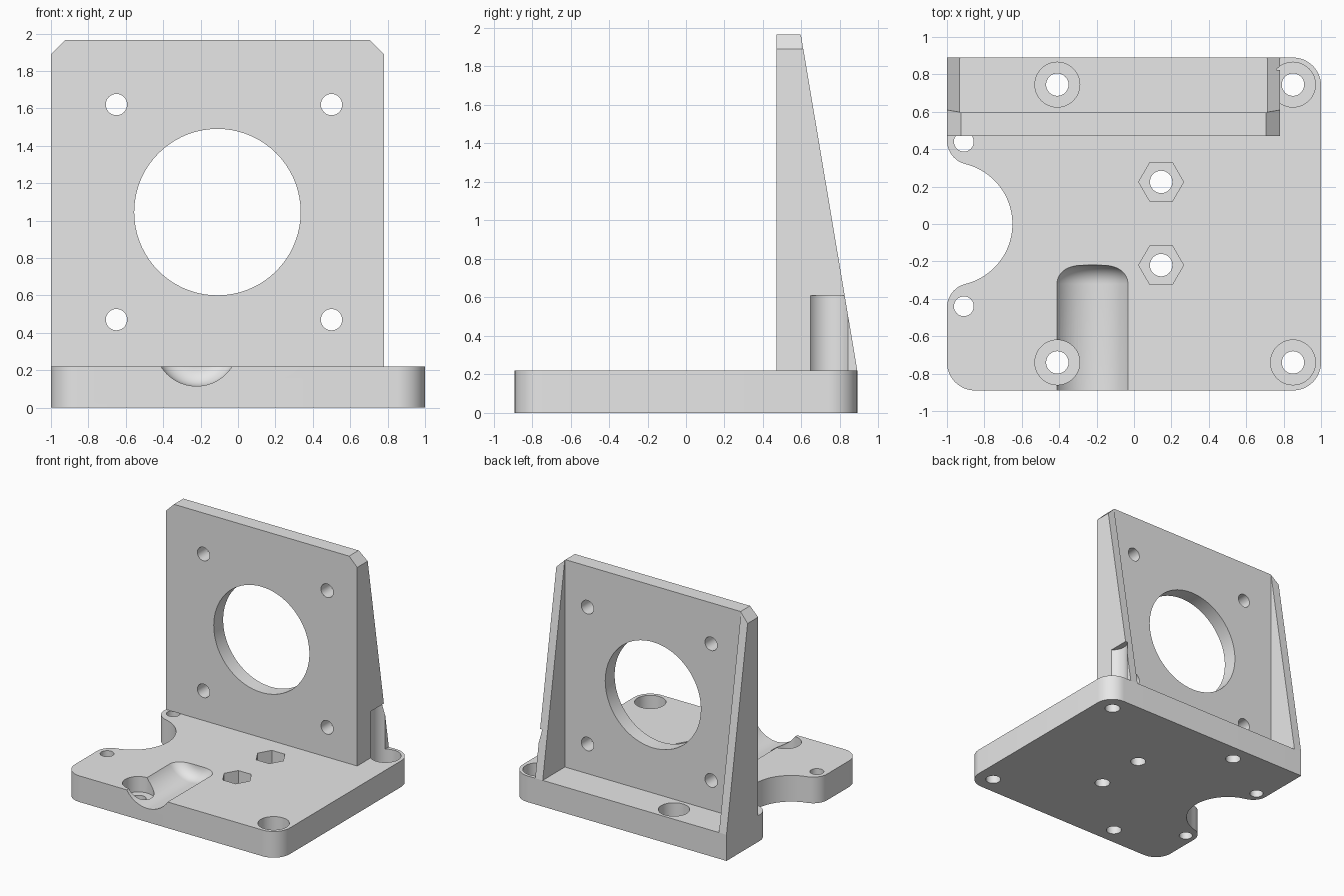
import bpy, bmesh
from math import sin, cos, radians, atan2, degrees, hypot
from mathutils import Matrix

cube = bpy.data.objects.get("Cube")
if cube:
    bpy.data.objects.remove(cube, do_unlink=True)

grey = bpy.data.materials.new("plain_grey")
grey.use_nodes = True
grey.diffuse_color = (0.8, 0.8, 0.8, 1)
grey.node_tree.nodes["Principled BSDF"].inputs["Base Color"].default_value = (0.8, 0.8, 0.8, 1)


def add_object(name, bm):
    bmesh.ops.recalc_face_normals(bm, faces=bm.faces[:])
    mesh = bpy.data.meshes.new(name)
    bm.to_mesh(mesh)
    bm.free()
    mesh.materials.append(grey)
    obj = bpy.data.objects.new(name, mesh)
    bpy.context.collection.objects.link(obj)
    return obj


def prism(name, outline, axis, lo, hi):
    """Extrude a 2D outline along an axis from lo to hi."""
    place = {"x": lambda a, b, h: (h, a, b),
             "y": lambda a, b, h: (a, h, b),
             "z": lambda a, b, h: (a, b, h)}[axis]
    bm = bmesh.new()
    rings = [[bm.verts.new(place(a, b, h)) for a, b in outline] for h in (lo, hi)]
    for ring in rings:
        bm.faces.new(ring)
    n = len(outline)
    for i in range(n):
        j = (i + 1) % n
        bm.faces.new((rings[0][i], rings[0][j], rings[1][j], rings[1][i]))
    return add_object(name, bm)


def arc(cx, cy, r, start, end, steps=12):
    angles = [radians(start + (end - start) * i / steps) for i in range(steps + 1)]
    return [(cx + r * cos(t), cy + r * sin(t)) for t in angles]


def disc(cx, cy, r, sides=48):
    return arc(cx, cy, r, 0, 360, sides)[:-1]


def cut(target, cutter):
    cutter.hide_render = True
    mod = target.modifiers.new("cut", "BOOLEAN")
    mod.operation = "DIFFERENCE"
    mod.solver = "EXACT"
    mod.object = cutter
    bpy.context.view_layer.objects.active = target
    bpy.ops.object.modifier_apply(modifier=mod.name)
    bpy.data.objects.remove(cutter, do_unlink=True)


TOP = 0.22       # top of the base plate
HALF = 0.89      # half depth of the base plate
FRONT = 0.47     # front of the upright

# Base plate with rounded corners and a scooped side
corner, nx, notch, lobe_x, lobe = 0.15, -0.98, 0.33, -0.87, 0.13
lobe_y = ((notch + lobe) ** 2 - (lobe_x - nx) ** 2) ** 0.5
turn = degrees(atan2(lobe_y, lobe_x - nx))
outline = arc(-0.85, -0.74, corner, 180, 270)
outline += arc(0.85, -0.74, corner, 270, 360)
outline += arc(0.85, 0.74, corner, 0, 90)
outline += [(-1, HALF)]
outline += arc(lobe_x, lobe_y, lobe, 180, 180 + turn)
outline += arc(nx, 0, notch, turn, -turn, 32)[1:-1]
outline += arc(lobe_x, -lobe_y, lobe, 180 - turn, 180)
base = prism("base_plate", outline, "z", 0, TOP)

# Rounded trough in the front of the base
bm = bmesh.new()
bmesh.ops.create_cone(bm, cap_ends=True, segments=72, radius1=0.225, radius2=0.225, depth=1,
                      matrix=Matrix.Translation((-0.222, -0.72, 0.34)) @ Matrix.Rotation(radians(90), 4, "X"))
rim = [e for e in bm.edges if all(v.co.y > -0.3 for v in e.verts)]
bmesh.ops.bevel(bm, geom=rim, offset=0.1, segments=8, profile=0.5, affect="EDGES")
cut(base, add_object("trough_cutter", bm))

# Upright: chamfered outline, sloped back, hollow between two ribs
left, right, peak, chamfer = -1, 0.78, 1.965, 0.075
upright = prism("upright_bracket", [
    (left, TOP), (right, TOP), (right, peak - chamfer), (right - chamfer, peak),
    (left + chamfer, peak), (left, peak - chamfer)], "y", FRONT, HALF)
cut(upright, prism("slope_cutter", [
    (HALF, TOP), (0.597, peak), (0.58, peak + 0.1), (1.2, peak + 0.1), (1.2, TOP)], "x", -1.2, 1))
cut(upright, prism("hollow_cutter", [
    (left + 0.07, 0.1), (right - 0.07, 0.1), (right - 0.07, 2.2), (left + 0.07, 2.2)], "y", 0.595, 1.2))

# Large opening and four mounting holes in the upright
cut(upright, prism("opening_cutter", disc(-0.11, 1.045, 0.445, 72), "y", 0.3, 0.8))
for x in (-0.65, 0.5):
    for z in (0.47, 1.62):
        cut(upright, prism("mount_cutter", disc(x, z, 0.057, 32), "y", 0.3, 0.8))

# Counterbored corner holes; the one beside the rib bites into it
for x in (-0.41, 0.85):
    for y in (-0.74, 0.745):
        cut(base, prism("bore_cutter", disc(x, y, 0.12), "z", 0.09, 0.61))
        cut(base, prism("screw_cutter", disc(x, y, 0.06, 32), "z", -0.1, 0.5))
cut(upright, prism("rib_cutter", disc(0.85, 0.745, 0.12), "z", 0.1, 0.61))

# Hexagonal nut pockets with through holes, and plain holes by the scoop
for y in (-0.22, 0.225):
    cut(base, prism("nut_cutter", disc(0.145, y, 0.12, 6), "z", 0.1, 0.5))
    cut(base, prism("bolt_cutter", disc(0.145, y, 0.06, 32), "z", -0.1, 0.5))
for y in (-0.44, 0.44):
    cut(base, prism("side_cutter", disc(-0.91, y, 0.053, 32), "z", -0.1, 0.5))

# Smooth the round walls, keep edges sharp
for obj in (base, upright):
    bpy.ops.object.select_all(action="DESELECT")
    obj.select_set(True)
    bpy.context.view_layer.objects.active = obj
    bpy.ops.object.shade_smooth_by_angle(angle=radians(30))
